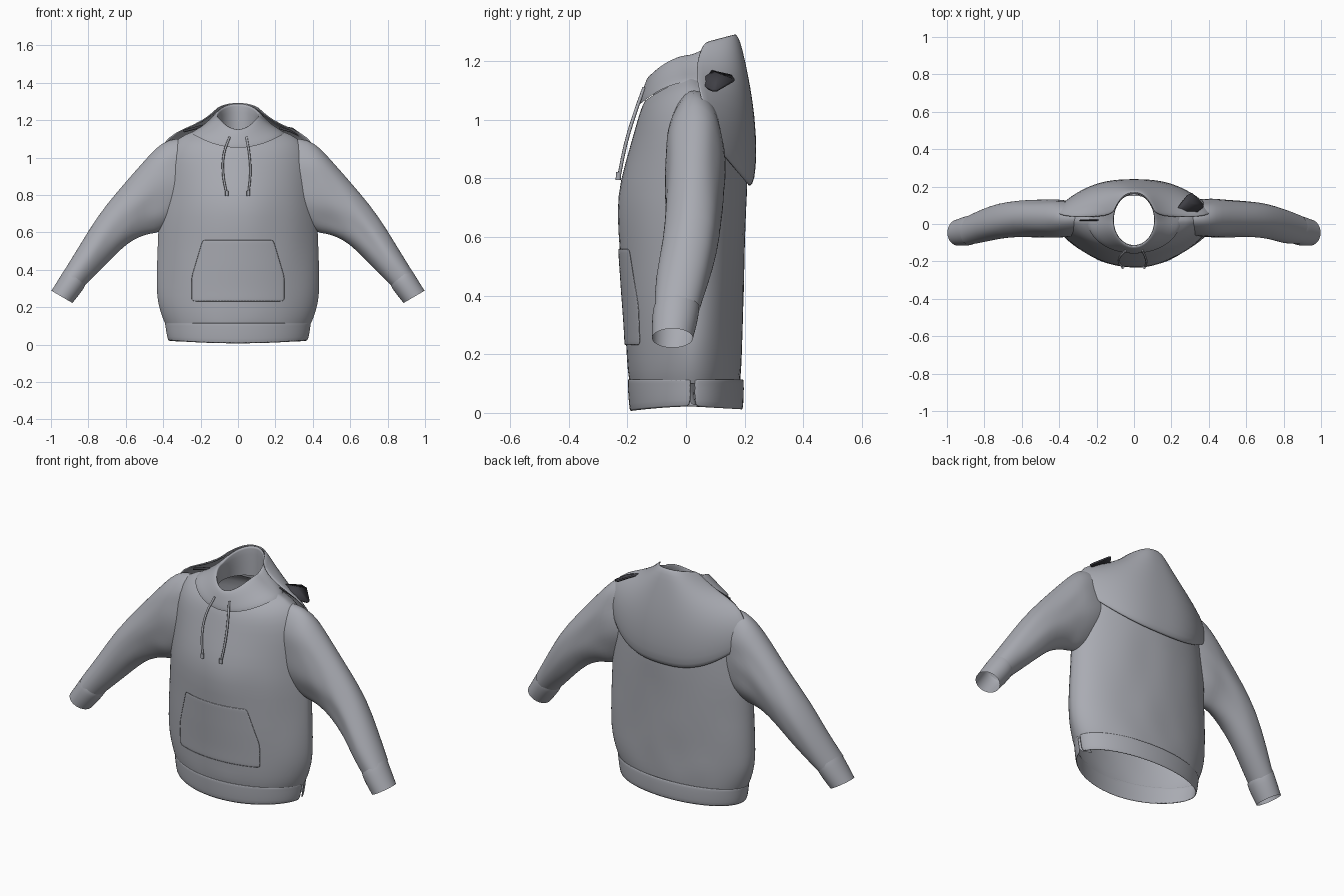
import bpy, bmesh, math
from mathutils import Vector, noise

cube = bpy.data.objects.get("Cube")
if cube:
    bpy.data.objects.remove(cube)


def material(name, rgb):
    m = bpy.data.materials.new(name)
    m.use_nodes = True
    m.diffuse_color = (*rgb, 1)
    m.node_tree.nodes["Principled BSDF"].inputs["Base Color"].default_value = (*rgb, 1)
    return m


CLOTH = material("grey cloth", (0.40, 0.41, 0.45))
DARK = material("dark lining", (0.05, 0.05, 0.06))
SEG = 40


def sheet(name, rows, mat=CLOTH, closed=True, crease=0.0, subdiv=1, thick=0.0):
    """Skin a list of point rows as one smooth surface."""
    bm = bmesh.new()
    grid = [[bm.verts.new(p) for p in row] for row in rows]
    n = len(rows[0])
    for a, b in zip(grid, grid[1:]):
        for i in range(n if closed else n - 1):
            j = (i + 1) % n
            bm.faces.new((a[i], a[j], b[j], b[i]))
    if crease:
        for v in bm.verts:
            v.co.y += crease * noise.noise(Vector((v.co.x * 7, v.co.y * 5, v.co.z * 13)))
    bmesh.ops.recalc_face_normals(bm, faces=bm.faces)
    mesh = bpy.data.meshes.new(name)
    bm.to_mesh(mesh)
    bm.free()
    mesh.materials.append(mat)
    obj = bpy.data.objects.new(name, mesh)
    bpy.context.collection.objects.link(obj)
    if thick:
        mod = obj.modifiers.new("thickness", "SOLIDIFY")
        mod.thickness, mod.offset = thick, 0
    if subdiv:
        mod = obj.modifiers.new("smooth", "SUBSURF")
        mod.levels = mod.render_levels = subdiv
    for p in mesh.polygons:
        p.use_smooth = True
    return obj


MID_Y = 0.02


def front_power(z):
    """How strongly the chest tapers towards the sides at a height."""
    return 1.15 + .45 * min(1, z / .7) - .3 * max(0, z - .8) / .3


def body_point(ring, t, tapered):
    """Point on a ring: half width, front y, back y, front z, side z, back z."""
    hw, yf, yb, zf, zs, zb = ring
    s = math.sin(t)
    x = hw * math.cos(t)
    if s > 0:
        return (x, MID_Y + (yb - MID_Y) * s, zs + (zb - zs) * s)
    depth = abs(s) ** (front_power(zf) if tapered else 1)
    return (x, MID_Y - (MID_Y - yf) * depth, zs + (zf - zs) * s * s)


def body_rows(rings, start=0.0, end=math.tau, closed=True, tapered=True):
    n = SEG if closed else SEG + 1
    return [[body_point(r, start + (end - start) * i / SEG, tapered) for i in range(n)]
            for r in rings]


def flat(hw, yf, yb, z):
    return (hw, yf, yb, z, z, z)


# Torso, open at the hem and the neck
torso = [flat(.385, -.193, .187, .10), flat(.405, -.20, .19, .14), flat(.43, -.205, .192, .22),
         flat(.437, -.209, .193, .30), flat(.435, -.218, .197, .42), flat(.43, -.226, .20, .54),
         flat(.425, -.237, .205, .69), flat(.41, -.226, .21, .79), flat(.40, -.192, .207, .91),
         (.38, -.165, .195, 1.0, 1.03, 1.03), (.32, -.152, .18, 1.04, 1.11, 1.08),
         (.24, -.14, .15, 1.065, 1.14, 1.11)]
sheet("torso", body_rows(torso), crease=.006)

# Hem band, split on the left side with a small loose fold
hem = [(.39, -.197, .193, .115, .115, .115), (.387, -.197, .195, .105, .105, .105),
       (.382, -.195, .195, .06, .065, .06), (.372, -.19, .192, .004, .02, .01)]
sheet("hem_band", body_rows(hem, .05, math.tau - .03, False), closed=False, thick=.006)
sheet("hem_fold", [[(.39, .02, .13), (.36, .05, .12), (.32, .03, .10)],
                   [(.37, -.01, .08), (.345, .03, .07), (.31, .02, .06)],
                   [(.372, .02, .02), (.35, .04, .03), (.30, .03, .03)]], closed=False)

# Collar, rolled over at the rim
collar = [(.25, -.158, .16, 1.052, 1.13, 1.12), (.24, -.158, .162, 1.065, 1.142, 1.14),
          (.185, -.148, .17, 1.10, 1.17, 1.20), (.14, -.135, .17, 1.14, 1.205, 1.265),
          (.114, -.124, .165, 1.152, 1.225, 1.292), (.108, -.117, .16, 1.15, 1.222, 1.288),
          (.108, -.113, .16, 1.12, 1.17, 1.20), (.115, -.113, .16, 1.08, 1.12, 1.12)]
sheet("collar", body_rows(collar, tapered=False))

# Hood lying on the back: half width, centre y, edge y, centre z, edge z
hood = [(.37, .214, .11, .775, .90), (.40, .23, .09, .79, .93), (.42, .237, .07, .89, 1.0),
        (.41, .23, .05, 1.01, 1.075), (.34, .215, .035, 1.11, 1.135),
        (.24, .197, .035, 1.20, 1.17), (.155, .18, .04, 1.27, 1.215), (.11, .166, .06, 1.292, 1.265)]
rows = []
for hw, yc, ye, zc, ze in hood:
    us = [i / 10 - 1 for i in range(21)]
    rows.append([(hw * u, yc + (ye - yc) * abs(u) ** 2.6, zc + (ze - zc) * abs(u) ** 2.6)
                 for u in us])
sheet("hood", rows, closed=False, thick=.01)

# Sleeves and cuffs: upper x, z, lower x, z, centre y, half depth
sleeve = [(.22, 1.09, .27, .70, .03, .08), (.33, 1.11, .36, .63, .03, .10),
          (.41, 1.08, .43, .595, .03, .104),
          (.47, 1.018, .47, .592, .03, .102), (.55, .928, .52, .578, .03, .10),
          (.65, .813, .595, .54, .028, .098), (.75, .69, .68, .455, .018, .096),
          (.85, .525, .76, .375, -.008, .089), (.93, .395, .825, .31, -.033, .078)]
cuff = [(.924, .405, .817, .318, -.032, .077), (.935, .39, .82, .306, -.034, .08),
        (.965, .34, .85, .265, -.04, .077), (.998, .288, .885, .222, -.046, .07)]


def tube_rows(sections, side):
    out = []
    for ux, uz, lx, lz, yc, d in sections:
        mid, half = Vector((ux + lx, uz + lz)) / 2, Vector((ux - lx, uz - lz)) / 2
        row = []
        for i in range(28):
            t = math.tau * i / 28
            p = mid + half * math.cos(t)
            row.append((side * p.x, yc + d * math.sin(t), p.y))
        out.append(row)
    return out


for side, label in ((1, "left"), (-1, "right")):
    sheet(label + "_sleeve", tube_rows(sleeve, side), crease=.014)
    sheet(label + "_cuff", tube_rows(cuff, side))


# Front pocket that follows the torso surface
def front_y(x, z):
    for a, b in zip(torso, torso[1:]):
        if a[3] <= z <= b[3]:
            f = (z - a[3]) / (b[3] - a[3])
            hw, yf = a[0] + (b[0] - a[0]) * f, a[1] + (b[1] - a[1]) * f
            return MID_Y + (yf - MID_Y) * (1 - (x / hw) ** 2) ** (front_power(z) / 2)


rows = []
for k in range(13):
    z = .23 + .33 * k / 12
    hw = .25 if z < .36 else .25 - .06 * (z - .36) / .20
    rows.append([(hw * (i / 8 - 1), front_y(hw * (i / 8 - 1), z) - .003, z) for i in range(17)])
sheet("front_pocket", rows, closed=False, thick=.003)


# Drawcords with knotted ends
def cord(name, points, radius):
    curve = bpy.data.curves.new(name, "CURVE")
    curve.dimensions = "3D"
    curve.bevel_depth, curve.bevel_resolution = radius, 2
    curve.use_fill_caps = True
    spline = curve.splines.new("BEZIER")
    spline.bezier_points.add(len(points) - 1)
    for bp, p in zip(spline.bezier_points, points):
        bp.co = p
        bp.handle_left_type = bp.handle_right_type = "AUTO"
    curve.materials.append(CLOTH)
    bpy.context.collection.objects.link(bpy.data.objects.new(name, curve))


for label, xs in (("right", (-.045, -.075, -.08, -.06)), ("left", (.045, .06, .066, .055))):
    path = list(zip(xs, (-.143, -.175, -.205, -.23), (1.11, 1.02, .92, .80)))
    cord(label + "_drawcord", path, .006)
    x, y, z = path[-1]
    cord(label + "_cord_end", [(x, y, z + .022), (x, y - .001, z - .005)], .009)

# Loose dark lining flap on the left shoulder and a scrap on the right
sheet("left_lining_flap", [[(.22, .055, 1.155), (.28, .05, 1.14), (.33, .06, 1.115)],
                           [(.235, .09, 1.165), (.29, .11, 1.155), (.37, .09, 1.10)],
                           [(.285, .155, 1.15), (.31, .165, 1.135), (.37, .105, 1.10)]],
      DARK, closed=False, subdiv=0, thick=.009)
sheet("right_lining_scrap", [[(-.19, .022, 1.175), (-.29, .022, 1.147)],
                             [(-.19, .018, 1.16), (-.29, .018, 1.135)]],
      DARK, closed=False, subdiv=0, thick=.005)
